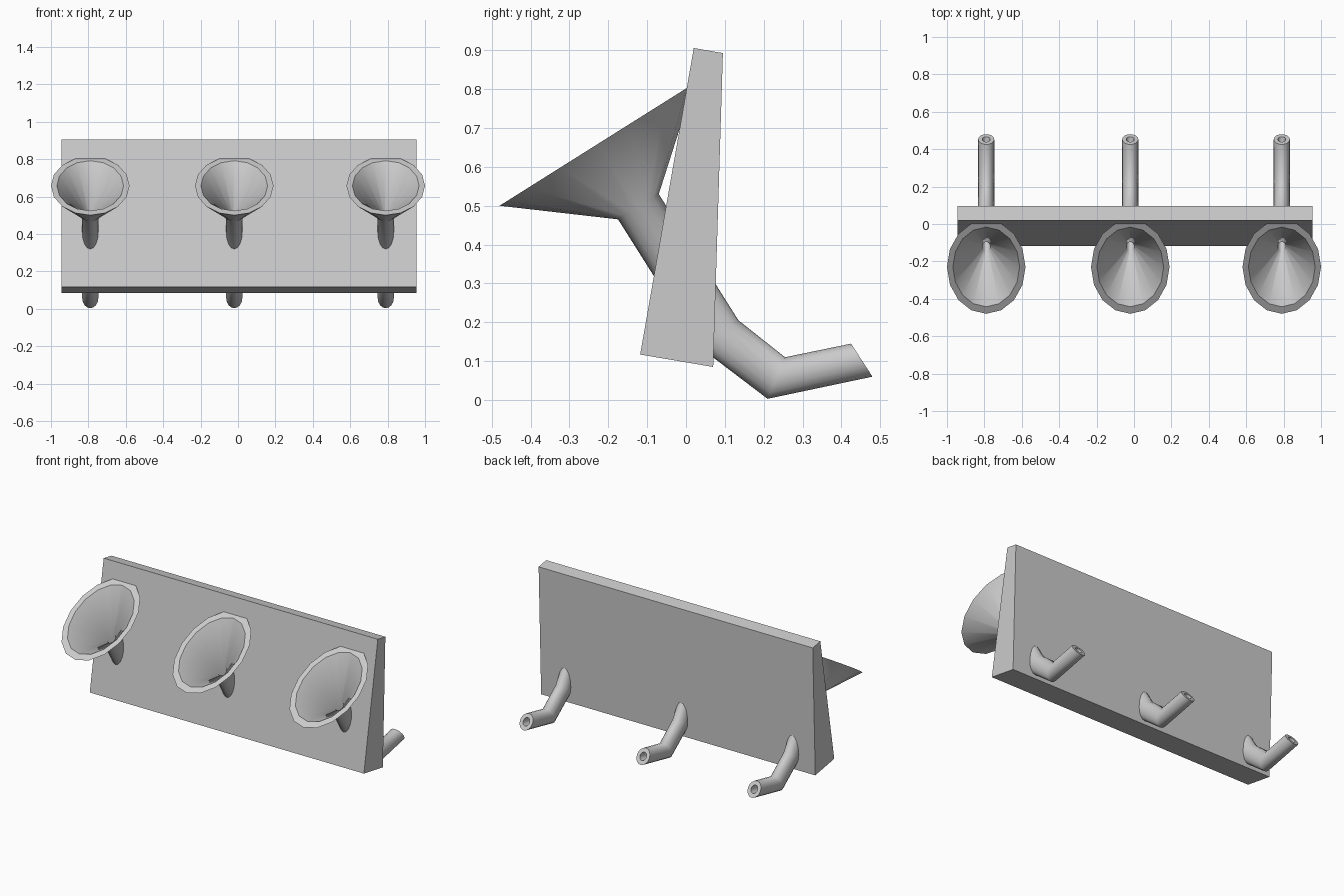
import bpy
import bmesh
from math import sin, cos, tau
from mathutils import Vector

cube = bpy.data.objects.get("Cube")
if cube:
    bpy.data.objects.remove(cube)

grey = bpy.data.materials.new("plain grey")
grey.use_nodes = True
colour = (0.6, 0.6, 0.6, 1)
grey.diffuse_color = colour
grey.node_tree.nodes["Principled BSDF"].inputs["Base Color"].default_value = colour

SIDES = 16


def finish(bm, name):
    bmesh.ops.recalc_face_normals(bm, faces=bm.faces)
    mesh = bpy.data.meshes.new(name)
    bm.to_mesh(mesh)
    bm.free()
    mesh.materials.append(grey)
    obj = bpy.data.objects.new(name, mesh)
    bpy.context.collection.objects.link(obj)
    return obj


def make_board():
    # Tapered, tilted profile in (y, z), extruded along x
    profile = [(0.02, 0.906), (0.095, 0.893), (0.07, 0.085), (-0.118, 0.117)]
    bm = bmesh.new()
    face = bm.faces.new([bm.verts.new((-0.945, y, z)) for y, z in profile])
    ext = bmesh.ops.extrude_face_region(bm, geom=[face])
    moved = [v for v in ext["geom"] if isinstance(v, bmesh.types.BMVert)]
    bmesh.ops.translate(bm, verts=moved, vec=(1.9, 0, 0))
    return finish(bm, "board")


# Cross-sections: top (y, z), bottom (y, z), half width, inner scale
SECTIONS = [
    ((0.021, 0.815), (-0.48, 0.50), 0.21, 0.85),      # funnel rim
    ((-0.07, 0.53), (-0.175, 0.465), 0.043, 0.5),     # neck
    ((0.135, 0.205), (0.031, 0.139), 0.043, 0.5),     # first bend
    ((0.255, 0.11), (0.21, 0.003), 0.043, 0.5),       # second bend
    ((0.425, 0.145), (0.48, 0.06), 0.043, 0.5),       # spout end
]


def make_funnel(name, x):
    bm = bmesh.new()

    def ring(section, scale):
        top, bottom, half, _ = section
        top, bottom = Vector((x, *top)), Vector((x, *bottom))
        centre, up = (top + bottom) / 2, (top - bottom) / 2
        side = Vector((half, 0, 0))
        return [bm.verts.new(centre + scale * (cos(a) * up + sin(a) * side))
                for a in (tau * i / SIDES for i in range(SIDES))]

    outer = [ring(s, 1) for s in SECTIONS]
    inner = [ring(s, s[3]) for s in reversed(SECTIONS)]
    rings = outer + inner
    lips = (len(outer) - 1, len(rings) - 1)
    # Walls are smooth; the rim and the spout end stay flat
    for k, a in enumerate(rings):
        b = rings[(k + 1) % len(rings)]
        for i in range(SIDES):
            j = (i + 1) % SIDES
            f = bm.faces.new((a[i], a[j], b[j], b[i]))
            f.smooth = k not in lips
    return finish(bm, name)


make_board()
for name, x in (("right_funnel", -0.79), ("middle_funnel", -0.02), ("left_funnel", 0.79)):
    make_funnel(name, x)
